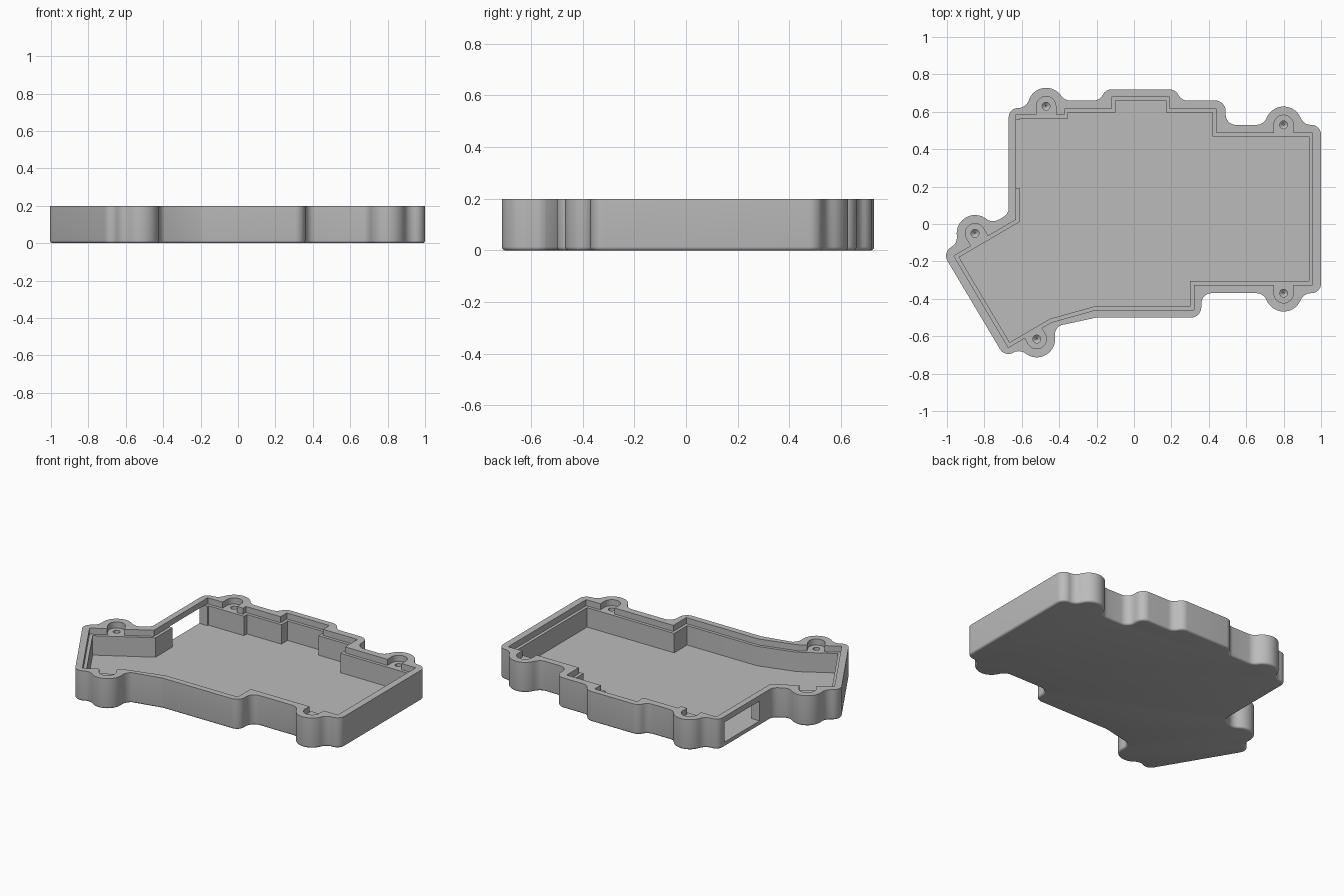
import bpy, bmesh
from math import sin, cos, acos, radians, pi, tan
from mathutils import Vector

cube = bpy.data.objects.get("Cube")
if cube:
    bpy.data.objects.remove(cube, do_unlink=True)

HEIGHT, FLOOR, LEDGE = 0.2, 0.032, 0.16
BOSS, FILLET, WALL_ROUND = 0.098, 0.06, 0.055

grey = bpy.data.materials.new("plain_grey")
grey.use_nodes = True
grey.diffuse_color = (0.5, 0.5, 0.5, 1)
grey.node_tree.nodes["Principled BSDF"].inputs["Base Color"].default_value = grey.diffuse_color


def arc(c, r, a, b, n):
    return [Vector((c[0] + r * cos(a + (b - a) * i / n),
                    c[1] + r * sin(a + (b - a) * i / n))) for i in range(n + 1)]


def lobe(x, y, facing, before=0.0, after=0.0):
    """Round screw lobe blended into the wall on both sides."""
    n, c, reach = radians(facing), Vector((x, y)), BOSS + FILLET
    a, b = (acos((FILLET - d) / reach) for d in (before, after))
    ends = [c + reach * Vector((cos(t), sin(t))) for t in (n - a, n + b)]
    return (arc(ends[0], FILLET, n + pi, n + pi - a, 6)
            + arc(c, BOSS, n - a, n + b, 20)[1:-1]
            + arc(ends[1], FILLET, n + b + pi, n + pi, 6))


def round_corners(items):
    """Items are points (kept) or (x, y, radius) corners (rounded)."""
    out = []
    for i, it in enumerate(items):
        if len(it) == 2:
            out.append(it)
            continue
        p, r = Vector(it[:2]), it[2]
        sides = [items[i - 1], items[(i + 1) % len(items)]]
        vs = [Vector(s[:2]) - p for s in sides]
        t = r / tan(vs[0].angle(vs[1]) / 2)
        for v, s in zip(vs, sides):
            t = min(t, v.length * (0.49 if len(s) == 3 else 0.97))
        u, w = (v.normalized() for v in vs)
        r = t * tan(u.angle(w) / 2)
        centre = p + (u + w).normalized() * (r / sin(u.angle(w) / 2))
        start, end = p + u * t - centre, p + w * t - centre
        turn = -start.angle_signed(end)
        for k in range(9):
            f = turn * k / 8
            out.append(centre + Vector((start.x * cos(f) - start.y * sin(f),
                                        start.x * sin(f) + start.y * cos(f))))
    return out


def offset(loop, d):
    """Grow a counter-clockwise loop by d with mitred corners."""
    out = []
    for i, p in enumerate(loop):
        a = (p - loop[i - 1]).normalized()
        b = (loop[(i + 1) % len(loop)] - p).normalized()
        na, nb = Vector((a.y, -a.x)), Vector((b.y, -b.x))
        out.append(p + (na + nb) * d / (1 + na.dot(nb)))
    return out


def prism(name, rings):
    """Closed solid through (loop, z) rings."""
    bm = bmesh.new()
    rows = [[bm.verts.new((p.x, p.y, z)) for p in loop] for loop, z in rings]
    for lo, hi in zip(rows, rows[1:]):
        for i in range(len(lo)):
            j = (i + 1) % len(lo)
            bm.faces.new((lo[i], lo[j], hi[j], hi[i]))
    bm.faces.new(rows[0][::-1])
    bm.faces.new(rows[-1])
    bmesh.ops.recalc_face_normals(bm, faces=bm.faces)
    me = bpy.data.meshes.new(name)
    bm.to_mesh(me)
    bm.free()
    me.materials.append(grey)
    ob = bpy.data.objects.new(name, me)
    bpy.context.scene.collection.objects.link(ob)
    return ob


# Screw positions with the direction each lobe faces
screws = {"back_left": (0.8, 0.53, 90), "back_right": (-0.47, 0.63, 90),
          "side_right": (-0.85, -0.05, 120), "front_right": (-0.52, -0.615, 300),
          "front_left": (0.8, -0.37, 270)}


def corners(*pts):
    return [(x, y, WALL_ROUND) for x, y in pts]


# Outer outline, counter-clockwise
outline = round_corners(
    corners((1, -0.37), (1, 0.53)) + lobe(*screws["back_left"])
    + corners((0.49, 0.53), (0.49, 0.66), (0.255, 0.66), (0.22, 0.72),
              (-0.15, 0.72), (-0.185, 0.66))
    + lobe(*screws["back_right"], -0.03, 0.01)
    + corners((-0.67, 0.62), (-0.67, 0.054)) + lobe(*screws["side_right"])
    + corners((-1.025, -0.151), (-0.691, -0.712)) + lobe(*screws["front_right"])
    + corners((-0.2, -0.5), (0.36, -0.5), (0.36, -0.37))
    + lobe(*screws["front_left"]))

# Inner cavity outline, counter-clockwise
cavity = [Vector(p) for p in (
    (0.935, -0.305), (0.935, 0.467), (0.42, 0.467), (0.42, 0.595), (0.17, 0.595),
    (0.17, 0.66), (-0.1, 0.66), (-0.1, 0.595), (-0.352, 0.595), (-0.352, 0.565),
    (-0.61, 0.565), (-0.61, 0.012), (-0.935, -0.178), (-0.665, -0.633),
    (-0.45, -0.507), (-0.21, -0.44), (0.3, -0.44), (0.3, -0.305))]

# Tray body with a rounded bottom edge
EDGE = 0.014
rings = [(offset(outline, -EDGE * (1 - sin(t))), EDGE * (1 - cos(t)))
         for t in (pi / 8 * k for k in range(5))]
tray = prism("case_tray", rings + [(outline, HEIGHT)])

# Cutters: cavity, plate recess, side port, screw pockets and holes
cutters = [prism("cavity_cutter", [(cavity, FLOOR), (cavity, 0.3)]),
           prism("recess_cutter", [(offset(cavity, 0.02), z) for z in (LEDGE, 0.31)])]
port = [Vector(p) for p in ((-0.75, 0.19), (-0.6, 0.19), (-0.6, 0.555), (-0.75, 0.555))]
cutters.append(prism("port_cutter", [(port, FLOOR), (port, LEDGE + 0.003)]))
for name, (x, y, facing) in screws.items():
    n = radians(facing)
    inward = -Vector((cos(n), sin(n)))
    pocket = arc((x, y), 0.052, n - pi / 2, n + pi / 2, 16)
    pocket = [pocket[0] + inward * 0.075] + pocket + [pocket[-1] + inward * 0.075]
    cutters.append(prism(name + "_pocket_cutter", [(pocket, LEDGE), (pocket, 0.32)]))
    hole = arc((x, y), 0.021, 0, 2 * pi, 20)[:-1]
    tip = arc((x, y), 0.004, 0, 2 * pi, 20)[:-1]
    cutters.append(prism(name + "_hole_cutter", [(tip, 0.05), (hole, 0.065), (hole, 0.33)]))

for cutter in cutters:
    cutter.hide_render = True
    mod = tray.modifiers.new(cutter.name, "BOOLEAN")
    mod.operation, mod.solver, mod.object = "DIFFERENCE", "EXACT", cutter

# Bake the cuts, drop the cutters and shade smooth with sharp edges kept
graph = bpy.context.evaluated_depsgraph_get()
graph.update()
baked = bpy.data.meshes.new_from_object(tray.evaluated_get(graph))
tray.modifiers.clear()
tray.data = baked
for cutter in cutters:
    bpy.data.objects.remove(cutter, do_unlink=True)
baked.shade_smooth()
baked.set_sharp_from_angle(angle=radians(32))
